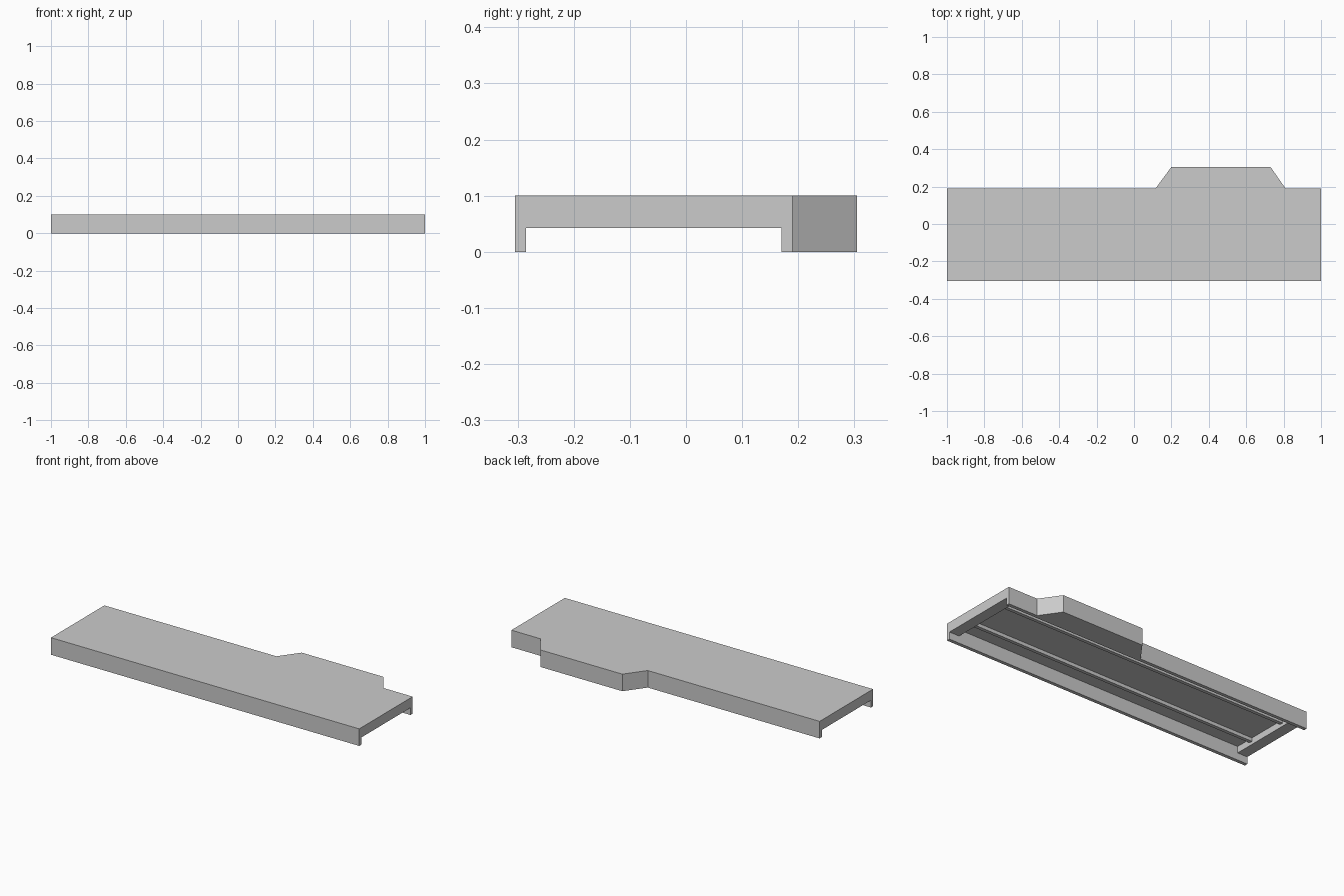
import bpy
import bmesh

cube = bpy.data.objects.get("Cube")
if cube:
    bpy.data.objects.remove(cube, do_unlink=True)

# Single plain grey
grey = bpy.data.materials.new("plain_grey")
grey.use_nodes = True
colour = (0.6, 0.6, 0.6, 1)
grey.diffuse_color = colour
grey.node_tree.nodes["Principled BSDF"].inputs["Base Color"].default_value = colour

FRONT, BACK, TAB = -0.305, 0.19, 0.305
WALL, HEIGHT, DECK, BEAM = 0.02, 0.1, 0.08, 0.042


def prism(name, outline, z0, z1):
    """Extrude a flat outline between two heights."""
    bm = bmesh.new()
    base = bm.faces.new([bm.verts.new((x, y, z0)) for x, y in outline])
    top = bmesh.ops.extrude_face_region(bm, geom=[base])["geom"]
    for v in top:
        if isinstance(v, bmesh.types.BMVert):
            v.co.z = z1
    bmesh.ops.recalc_face_normals(bm, faces=bm.faces)
    mesh = bpy.data.meshes.new(name)
    bm.to_mesh(mesh)
    bm.free()
    mesh.materials.append(grey)
    obj = bpy.data.objects.new(name, mesh)
    bpy.context.collection.objects.link(obj)
    return obj


def box(name, x0, x1, y0, y1, z0, z1):
    return prism(name, [(x0, y0), (x1, y0), (x1, y1), (x0, y1)], z0, z1)


# Deck slab between the side walls
box("deck", -1, 1, FRONT + WALL, BACK - WALL, DECK, HEIGHT)

# Full-height front wall
box("front_wall", -1, 1, FRONT, FRONT + WALL, 0, HEIGHT)

# Back wall with the bevelled tab in one outline
prism("back_wall_and_tab",
      [(-1, BACK - WALL), (1, BACK - WALL), (1, BACK), (0.81, BACK),
       (0.73, TAB), (0.2, TAB), (0.115, BACK), (-1, BACK)], 0, HEIGHT)

# Raised end beams under the deck
for side, x0, x1 in (("left", 0.935, 1), ("right", -1, -0.935)):
    box(side + "_end_beam", x0, x1, FRONT + WALL, BACK - WALL, BEAM, DECK)

# Long stiffening ribs under the deck
for side, y in (("front", -0.19), ("back", 0.055)):
    box(side + "_rib", -0.935, 0.935, y, y + WALL, 0.06, DECK)
